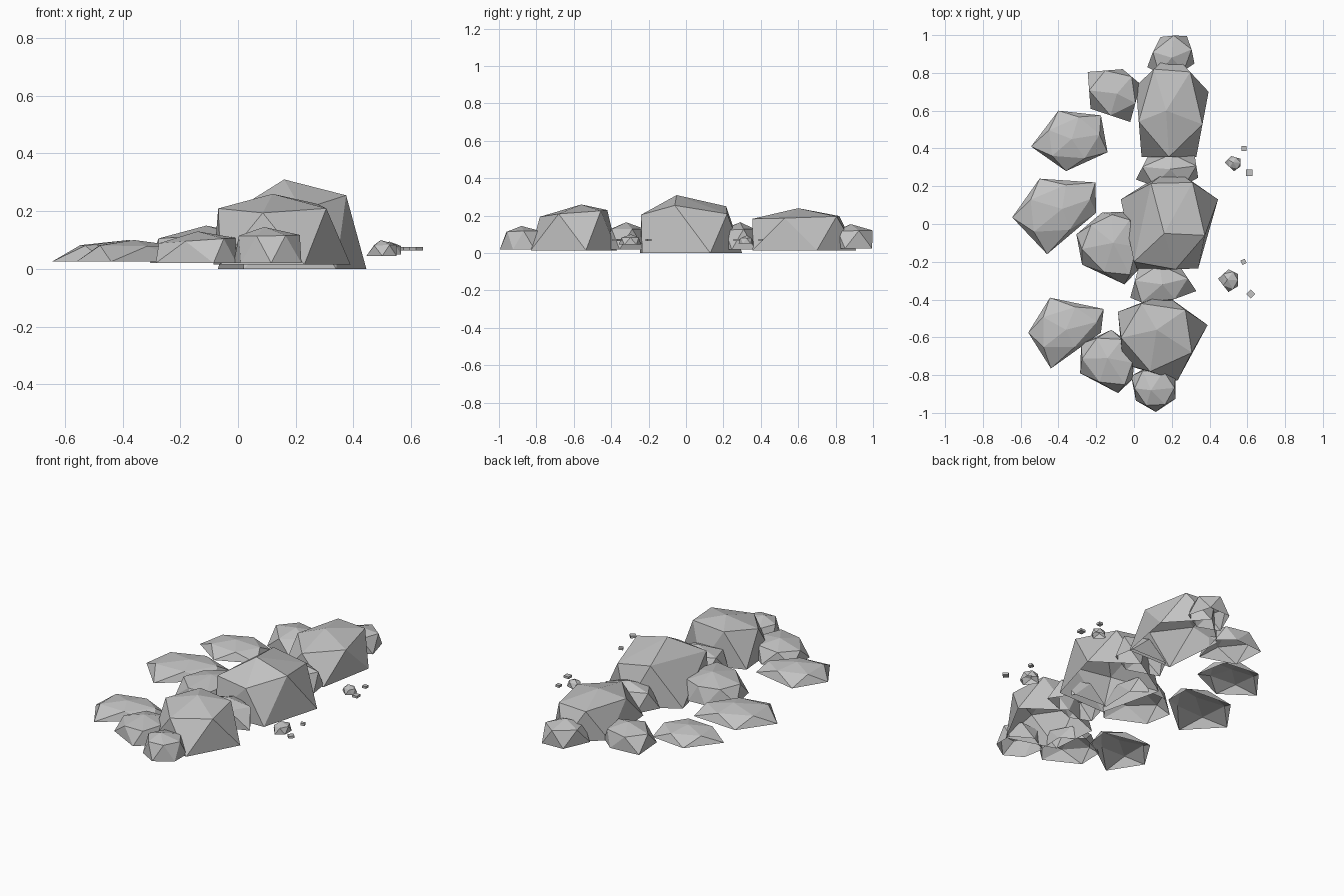
import bpy, bmesh, math, random
from mathutils import Vector

if "Cube" in bpy.data.objects:
    bpy.data.objects.remove(bpy.data.objects["Cube"])

random.seed(4)
stone = bpy.data.materials.new("grey stone")
stone.diffuse_color = (0.54, 0.54, 0.54, 1)
stone.use_nodes = True
stone.node_tree.nodes["Principled BSDF"].inputs["Base Color"].default_value = stone.diffuse_color


def finish(name, bm):
    me = bpy.data.meshes.new(name)
    bm.to_mesh(me)
    bm.free()
    me.materials.append(stone)
    ob = bpy.data.objects.new(name, me)
    bpy.context.collection.objects.link(ob)
    return ob


def rock(name, outline, base, shoulder, peak, spread=1.0, tilt=(0, 0), crown=None):
    """Faceted shell, open below: ground ring, tilted shoulder ring turned half a step, one peak."""
    ring = [Vector(p) for p in outline]
    mid = sum(ring, Vector((0, 0))) / len(ring)
    bm = bmesh.new()
    for i, p in enumerate(ring):
        bm.verts.new((p.x, p.y, base))
        off = ((p + ring[i - 1]) / 2 - mid) * spread
        s = mid + off
        z = shoulder + off.dot(Vector(tilt)) + random.uniform(-.04, .04) * (shoulder - base)
        bm.verts.new(crown[i] if crown else (s.x, s.y, z))
    bm.verts.new(peak)
    bmesh.ops.convex_hull(bm, input=bm.verts)
    loose = [v for v in bm.verts if not v.link_faces]
    bmesh.ops.delete(bm, geom=loose, context='VERTS')
    bmesh.ops.recalc_face_normals(bm, faces=bm.faces)
    # open underside
    under = [f for f in bm.faces if all(v.co.z < base + 1e-4 for v in f.verts)]
    bmesh.ops.delete(bm, geom=under, context='FACES')
    finish(name, bm)


# Three large boulders along the right side
rock("large_boulder_middle", [(-.07, .13), (.2, .3), (.445, .13), (.34, -.235), (.02, -.245)],
     0.0, .228, (.16, -.05, .31),
     crown=[(.0, -.2, .21), (.09, .215, .25), (.31, .22, .21), (.375, -.06, .255), (.22, -.24, .205)])
rock("large_boulder_front", [(-.085, -.465), (.16, -.37), (.39, -.535), (.23, -.83), (-.06, -.74)],
     .015, .212, (.12, -.56, .26), .98, (0, .07))
rock("large_boulder_back", [(.01, .73), (.2, .91), (.395, .7), (.33, .355), (.04, .355)],
     .015, .195, (.17, .6, .24), 1.0, (0, .03))

# Small boulders filling the gaps and ends of the row
rock("gap_boulder_back", [(.01, .235), (.08, .37), (.32, .37), (.34, .245), (.2, .17)],
     .02, .125, (.19, .29, .165))
rock("gap_boulder_front", [(-.02, -.39), (.03, -.21), (.24, -.22), (.33, -.355), (.1, -.44)],
     .02, .125, (.15, -.32, .165))
rock("end_boulder_back", [(.07, .83), (.14, .99), (.28, .995), (.32, .85), (.2, .78)],
     .025, .12, (.2, .88, .155), 1.05)
rock("end_boulder_front", [(-.015, -.805), (.1, -.74), (.22, -.81), (.22, -.925), (.115, -.995), (.01, -.935)],
     .02, .115, (.09, -.88, .145), .95)

# Medium boulders, second row
rock("medium_boulder_middle", [(-.305, -.055), (-.17, .06), (-.06, .065), (.03, 0), (.02, -.245), (-.05, -.32), (-.275, -.215)],
     .02, .115, (-.11, -.1, .15), .92, (.08, 0))
rock("medium_boulder_back", [(-.245, .805), (-.06, .82), (.035, .74), (-.02, .54), (-.23, .61)],
     .02, .11, (-.09, .69, .14), 1.0)
rock("medium_boulder_front", [(-.28, -.635), (-.12, -.56), (0, -.65), (-.005, -.82), (-.085, -.895), (-.285, -.79)],
     .02, .1, (-.14, -.71, .13), .95, (.06, 0))

# Low flat slabs on the left
rock("flat_slab_middle", [(-.5, .24), (-.205, .22), (-.2, .06), (-.46, -.16), (-.645, .035)],
     .025, .08, (-.38, .08, .1), .85)
rock("flat_slab_back", [(-.4, .6), (-.175, .575), (-.14, .38), (-.36, .28), (-.545, .41)],
     .025, .075, (-.33, .45, .095), .85)
rock("flat_slab_front", [(-.445, -.39), (-.16, -.45), (-.175, -.575), (-.44, -.765), (-.56, -.575)],
     .025, .08, (-.36, -.56, .1), .85)

# Pebbles on the right
rock("pebble_back", [(.48, .325), (.515, .36), (.565, .345), (.565, .305), (.53, .28)],
     .05, .08, (.525, .325, .095))
rock("pebble_front", [(.445, -.29), (.5, -.24), (.55, -.265), (.55, -.33), (.5, -.36)],
     .045, .082, (.495, -.295, .1))

# Tiny square chips
for i, (x, y, size, turn) in enumerate([(.583, .4, .026, 0), (.61, .272, .034, 0),
                                        (.58, -.2, .025, 25), (.618, -.37, .034, 45)]):
    bm = bmesh.new()
    bmesh.ops.create_cube(bm, size=1)
    ob = finish(f"stone_chip_{i + 1}", bm)
    ob.scale = (size, size, .013)
    ob.rotation_euler.z = math.radians(turn)
    ob.location = (x, y, .07)
